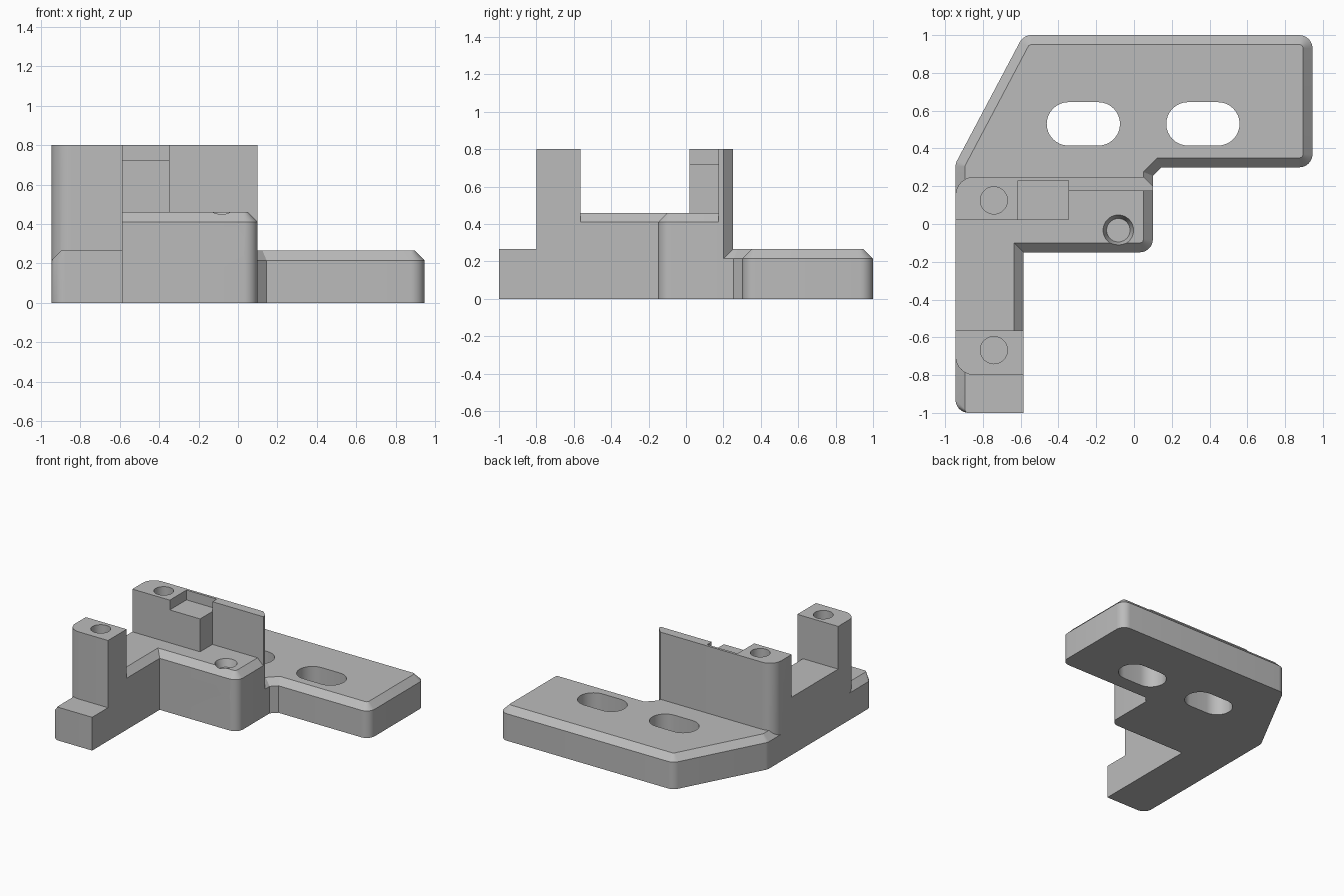
import bpy
import bmesh
import math
from mathutils import Vector, Matrix

CHAMFER = 0.05
ARC_STEPS = 8

old = bpy.data.objects.get("Cube")
if old:
    bpy.data.objects.remove(old, do_unlink=True)

grey = bpy.data.materials.new("plain_grey")
grey.use_nodes = True
tone = (0.5, 0.5, 0.5, 1)
grey.diffuse_color = tone
grey.node_tree.nodes["Principled BSDF"].inputs["Base Color"].default_value = tone


def rounded(corners, radii):
    """Outline with each corner replaced by an arc of its radius."""
    out = []
    for i, p in enumerate(corners):
        r = radii[i]
        if r <= 0:
            out.append(p)
            continue
        u = (corners[i - 1] - p).normalized()
        v = (corners[(i + 1) % len(corners)] - p).normalized()
        half = u.angle(v) / 2
        centre = p + (u + v).normalized() * r / math.sin(half)
        reach = r / math.tan(half)
        start, end = p + u * reach - centre, p + v * reach - centre
        a = math.atan2(start.y, start.x)
        turn = math.atan2(start.cross(end), start.dot(end))
        for k in range(ARC_STEPS + 1):
            t = a + turn * k / ARC_STEPS
            out.append(centre + Vector((math.cos(t), math.sin(t))) * r)
    return out


def offset(corners, insets):
    """Move every edge inward by its own inset."""
    n = len(corners)
    normals = []
    for i in range(n):
        d = (corners[(i + 1) % n] - corners[i]).normalized()
        normals.append(Vector((-d.y, d.x)))
    return [corners[i] + Matrix((normals[i - 1], normals[i])).inverted()
            @ Vector((insets[i - 1], insets[i])) for i in range(n)]


def prism(name, points, z0, z1):
    """Points are (x, y, corner radius, chamfer the next edge), anticlockwise."""
    corners = [Vector(p[:2]) for p in points]
    radii = [p[2] for p in points]
    insets = [CHAMFER * p[3] for p in points]
    outer = rounded(corners, radii)
    loops = [(outer, z0)]
    if any(insets):
        inner_radii = [r and max(r - max(insets[i - 1], insets[i]), 0.01)
                       for i, r in enumerate(radii)]
        loops.append((outer, z1 - CHAMFER))
        loops.append((rounded(offset(corners, insets), inner_radii), z1))
    else:
        loops.append((outer, z1))

    bm = bmesh.new()
    rings = [[bm.verts.new((p.x, p.y, z)) for p in pts] for pts, z in loops]
    for low, high in zip(rings, rings[1:]):
        for i in range(len(low)):
            j = (i + 1) % len(low)
            bm.faces.new((low[i], low[j], high[j], high[i]))
    bm.faces.new(rings[0][::-1])
    bm.faces.new(rings[-1])
    bmesh.ops.remove_doubles(bm, verts=bm.verts, dist=0.00001)
    bmesh.ops.recalc_face_normals(bm, faces=bm.faces)
    return finish(name, bm)


def box(name, x0, x1, y0, y1, z0, z1, r=0):
    return prism(name, [(x0, y0, r, 0), (x1, y0, r, 0), (x1, y1, r, 0), (x0, y1, r, 0)], z0, z1)


def plug(name, x, y, z0, z1, r_low, r_high):
    bm = bmesh.new()
    bmesh.ops.create_cone(bm, cap_ends=True, segments=40, radius1=r_low, radius2=r_high,
                          depth=z1 - z0, matrix=Matrix.Translation((x, y, (z0 + z1) / 2)))
    return finish(name, bm)


def finish(name, bm):
    mesh = bpy.data.meshes.new(name)
    bm.to_mesh(mesh)
    bm.free()
    mesh.materials.append(grey)
    ob = bpy.data.objects.new(name, mesh)
    bpy.context.collection.objects.link(ob)
    return ob


def combine(body, part, operation):
    mod = body.modifiers.new(part.name, "BOOLEAN")
    mod.operation = operation
    mod.solver = "EXACT"
    mod.object = part
    bpy.context.view_layer.objects.active = body
    bpy.ops.object.modifier_apply(modifier=mod.name)
    bpy.data.objects.remove(part, do_unlink=True)


# Base plate with the long arm
bracket = prism("mounting_bracket", [
    (-0.945, -1, 0.07, 0), (-0.585, -1, 0, 0), (-0.585, -0.15, 0, 0),
    (0.1, -0.15, 0.07, 1), (0.1, 0.255, 0, 1), (0.145, 0.3, 0, 1),
    (0.945, 0.3, 0.07, 1), (0.945, 1, 0.07, 1), (-0.585, 1, 0.07, 1),
    (-0.945, 0.32, 0.07, 1)], 0, 0.265)

# Raised deck, front post, and rear wall with its post
deck = prism("deck", [
    (-0.945, -0.65, 0, 0), (-0.585, -0.65, 0, 1), (-0.585, -0.15, 0, 1),
    (0.1, -0.15, 0.07, 1), (0.1, 0.19, 0, 0), (-0.5, 0.19, 0, 0),
    (-0.945, 0.1, 0, 0)], 0, 0.46)
front_post = prism("front_post", [
    (-0.945, -0.8, 0.1, 0), (-0.585, -0.8, 0, 0),
    (-0.585, -0.565, 0, 0), (-0.945, -0.565, 0, 0)], 0, 0.8)
rear_wall = prism("rear_wall", [
    (-0.945, 0.02, 0, 0), (-0.348, 0.02, 0, 0), (-0.348, 0.175, 0, 0),
    (0.1, 0.175, 0, 0), (0.1, 0.2, 0, 0), (0.05, 0.25, 0, 0),
    (-0.945, 0.25, 0.1, 0)], 0, 0.8)
for part in (deck, front_post, rear_wall):
    combine(bracket, part, "UNION")

# Ledge cut into the rear wall
combine(bracket, box("ledge_cut", -0.615, -0.348, -0.02, 0.23, 0.722, 0.9), "DIFFERENCE")

# Slots through the plate
for x in (-0.268, 0.365):
    slot = box("slot_cut", x - 0.194, x + 0.194, 0.415, 0.645, -0.1, 0.4, 0.1149)
    combine(bracket, slot, "DIFFERENCE")

# Screw holes in the posts and a dimple in the deck
for y in (0.125, -0.668):
    combine(bracket, plug("screw_hole_cut", -0.742, y, 0.45, 0.9, 0.072, 0.072), "DIFFERENCE")
combine(bracket, plug("dimple_cut", -0.083, -0.033, 0.4, 0.48, 0.062, 0.087), "DIFFERENCE")

bpy.ops.object.select_all(action="DESELECT")
bracket.select_set(True)
bpy.context.view_layer.objects.active = bracket
bpy.ops.object.shade_smooth_by_angle(angle=math.radians(25))
